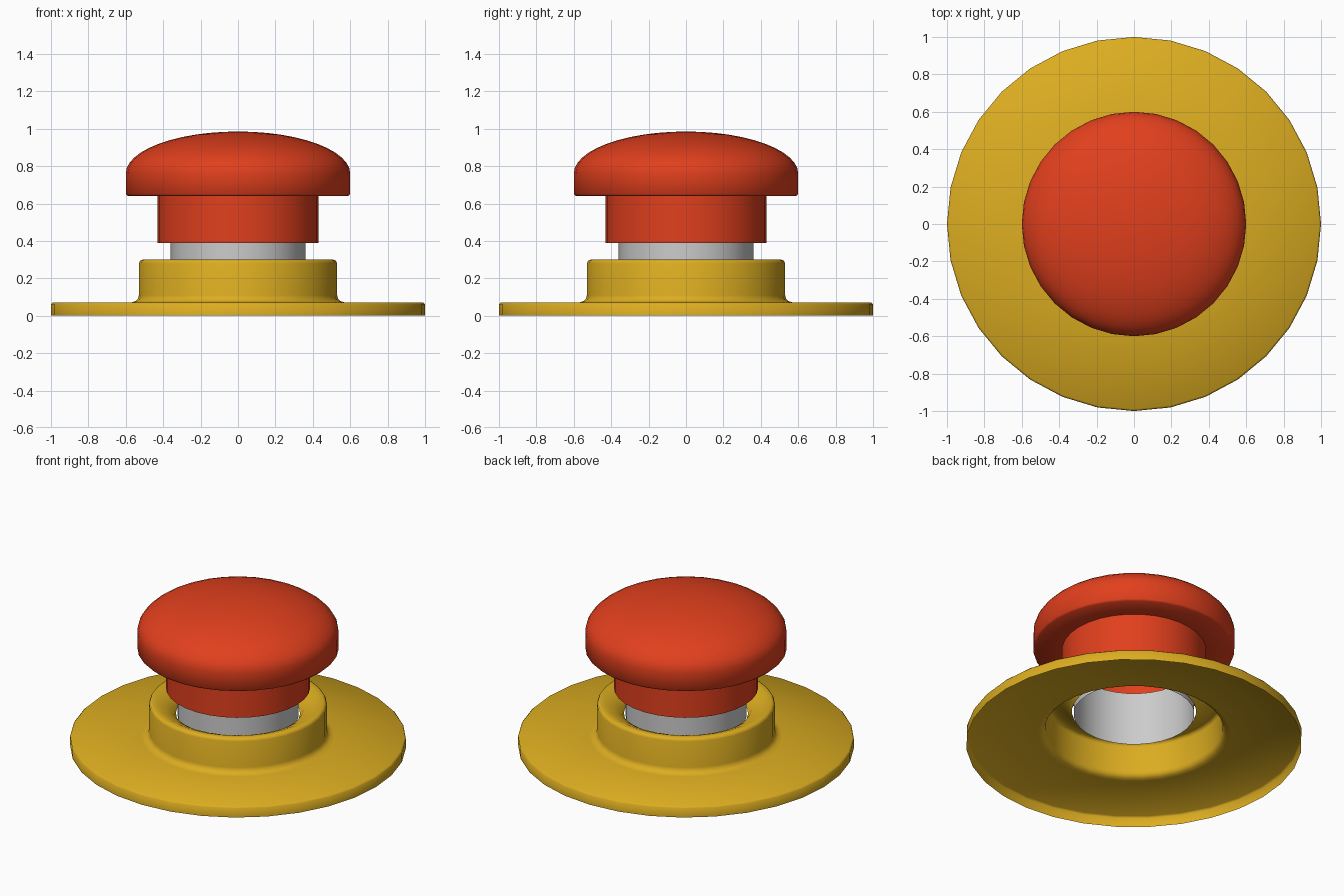
import bpy, bmesh, math

if "Cube" in bpy.data.objects:
    bpy.data.objects.remove(bpy.data.objects["Cube"])

SIDES = 32


def material(name, color):
    m = bpy.data.materials.new(name)
    m.diffuse_color = (*color, 1)
    m.use_nodes = True
    m.node_tree.nodes["Principled BSDF"].inputs["Base Color"].default_value = m.diffuse_color
    return m


def lathe(name, profile, mat=None, angle=40):
    """Revolve an (r, z) profile around the z axis."""
    bm = bmesh.new()
    verts = [bm.verts.new((r, 0, z)) for r, z in profile]
    edges = [bm.edges.new(pair) for pair in zip(verts, verts[1:])]
    bmesh.ops.spin(bm, geom=verts + edges, cent=(0, 0, 0), axis=(0, 0, 1),
                   angle=math.tau, steps=SIDES, use_merge=False)
    bmesh.ops.remove_doubles(bm, verts=bm.verts, dist=0.0005)
    bmesh.ops.recalc_face_normals(bm, faces=bm.faces)
    # Open shells: make the outermost face point outwards
    f = max(bm.faces, key=lambda f: f.calc_center_median().xy.length)
    if f.normal.xy.dot(f.calc_center_median().xy) < 0:
        bmesh.ops.reverse_faces(bm, faces=bm.faces)
    mesh = bpy.data.meshes.new(name)
    bm.to_mesh(mesh)
    bm.free()
    obj = bpy.data.objects.new(name, mesh)
    bpy.context.collection.objects.link(obj)
    if mat:
        mesh.materials.append(mat)
    bpy.context.view_layer.objects.active = obj
    obj.select_set(True)
    bpy.ops.object.shade_smooth_by_angle(angle=math.radians(angle))
    obj.select_set(False)
    return obj


yellow = material("yellow", (0.72, 0.42, 0.015))
red = material("red", (0.75, 0.05, 0.012))

# Thin hollow base: rim, flange, filleted collar and dished top
lathe("base_plate", [(1.0, 0.0), (1.0, 0.06), (0.99, 0.07), (0.575, 0.07),
                     (0.55, 0.077), (0.535, 0.09), (0.53, 0.11),
                     (0.53, 0.28), (0.524, 0.294), (0.51, 0.30),
                     (0.48, 0.297), (0.43, 0.275), (0.39, 0.25),
                     (0.37, 0.22)], yellow, 60)

# Grey open tube
lathe("shaft", [(0.36, 0.20), (0.36, 0.55)])

# Mushroom cap with elliptical dome, flat underside and neck
dome = [(0.6 * math.cos(a), 0.76 + 0.225 * math.sin(a))
        for a in (math.pi / 2 * i / 12 for i in range(12, -1, -1))]
lathe("button_cap", dome + [(0.6, 0.65), (0.59, 0.64), (0.43, 0.64),
                            (0.43, 0.39), (0.36, 0.39)], red, 50)
